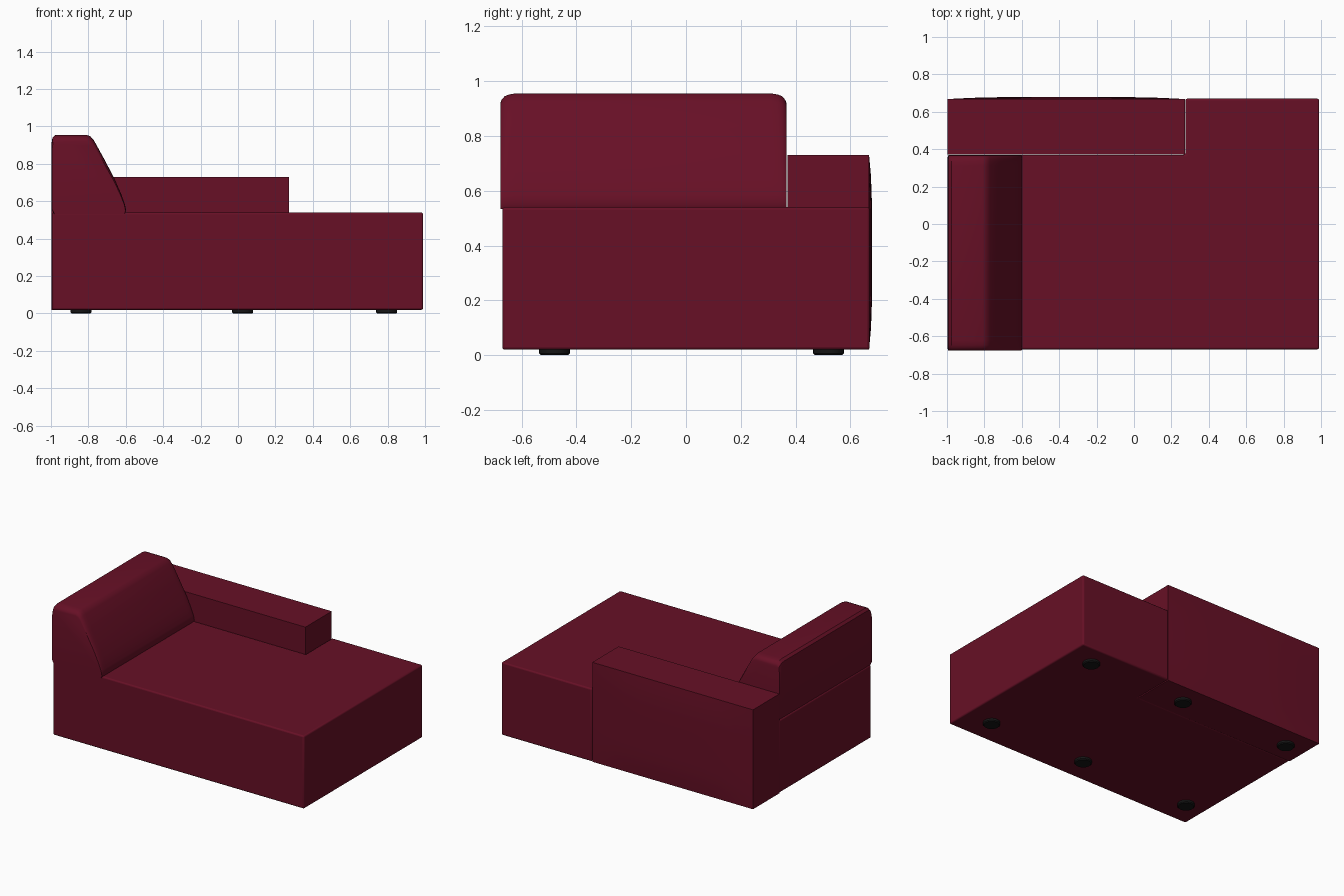
import bpy
import bmesh
import math

default = bpy.data.objects.get("Cube")
if default:
    bpy.data.objects.remove(default, do_unlink=True)


def material(name, color):
    mat = bpy.data.materials.new(name)
    mat.use_nodes = True
    mat.diffuse_color = color
    bsdf = mat.node_tree.nodes["Principled BSDF"]
    bsdf.inputs["Base Color"].default_value = color
    bsdf.inputs["Roughness"].default_value = 0.8
    return mat


fabric = material("burgundy fabric", (0.135, 0.005, 0.019, 1))
black = material("black plastic", (0.008, 0.008, 0.008, 1))


def finish(name, bm, mat, bevel=0.0):
    bmesh.ops.recalc_face_normals(bm, faces=bm.faces)
    mesh = bpy.data.meshes.new(name)
    bm.to_mesh(mesh)
    bm.free()
    obj = bpy.data.objects.new(name, mesh)
    bpy.context.collection.objects.link(obj)
    mesh.materials.append(mat)
    bpy.ops.object.select_all(action="DESELECT")
    obj.select_set(True)
    bpy.context.view_layer.objects.active = obj
    bpy.ops.object.shade_smooth_by_angle(angle=math.radians(35))
    if bevel:
        mod = obj.modifiers.new("soft_edges", "BEVEL")
        mod.width = bevel
        mod.segments = 3
        mod.limit_method = "ANGLE"
        mod.angle_limit = math.radians(40)
    return obj


def loft(bm, sections):
    """Skin a list of closed point loops and cap both ends."""
    rings = [[bm.verts.new(p) for p in loop] for loop in sections]
    count = len(rings[0])
    for a, b in zip(rings, rings[1:]):
        for i in range(count):
            j = (i + 1) % count
            bm.faces.new((a[i], a[j], b[j], b[i]))
    bm.faces.new(rings[0])
    bm.faces.new(rings[-1])


# Seat base: L-shaped block that leaves a notch for the armrest
outline = [(-0.995, -0.67), (0.99, -0.67), (0.99, 0.67),
           (0.275, 0.67), (0.275, 0.37), (-0.995, 0.37)]
bm = bmesh.new()
loft(bm, [[(x, y, z) for x, y in outline] for z in (0.02, 0.54)])
finish("seat_base", bm, fabric, 0.01)

# Armrest along the back, full height, outer face slightly padded
left, right, front, back, low, high = -0.997, 0.273, 0.371, 0.668, 0.02, 0.73
bm = bmesh.new()
bmesh.ops.create_cube(bm, size=1)
for v in bm.verts:
    v.co.x = (left + right) / 2 + v.co.x * (right - left)
    v.co.y = (front + back) / 2 + v.co.y * (back - front)
    v.co.z = (low + high) / 2 + v.co.z * (high - low)
outer = [f for f in bm.faces if f.calc_center_median().y > back - 0.01]
bmesh.ops.subdivide_edges(bm, edges=outer[0].edges[:], cuts=9, use_grid_fill=True)
for v in bm.verts:
    if v.co.y > back - 0.001:
        u = 2 * (v.co.x - left) / (right - left) - 1
        w = 2 * (v.co.z - low) / (high - low) - 1
        v.co.y += 0.011 * (1 - u ** 4) * (1 - w ** 4)
finish("armrest", bm, fabric)

# Backrest cushion: sloped profile swept along y with rounded ends
profile = [(-0.985, 0.533), (-0.997, 0.56), (-0.997, 0.91), (-0.992, 0.94),
           (-0.975, 0.955), (-0.81, 0.955), (-0.79, 0.948), (-0.77, 0.925),
           (-0.715, 0.825), (-0.66, 0.72), (-0.625, 0.64), (-0.605, 0.585),
           (-0.598, 0.55), (-0.605, 0.533)]
ends = [(0, 0.92, 0.985), (0.004, 0.945, 0.992), (0.015, 0.975, 0.997),
        (0.03, 0.99, 1), (0.055, 1, 1)]
y0, y1 = -0.677, 0.366
stations = [(y0 + d, kz, kx) for d, kz, kx in ends]
stations += [(y1 - d, kz, kx) for d, kz, kx in reversed(ends)]
bm = bmesh.new()
loft(bm, [[(-0.8 + (x + 0.8) * kx, y, 0.533 + (z - 0.533) * kz) for x, z in profile]
          for y, kz, kx in stations])
finish("backrest_cushion", bm, fabric)

# Six round feet
for i, x in enumerate((-0.84, 0.025, 0.795)):
    for side, y in (("front", -0.48), ("back", 0.52)):
        bm = bmesh.new()
        loft(bm, [[(x + r * math.cos(t * math.tau / 24), y + r * math.sin(t * math.tau / 24), z)
                   for t in range(24)]
                  for r, z in ((0.05, 0), (0.056, 0.006), (0.056, 0.024))])
        finish(f"{side}_foot_{i + 1}", bm, black)
